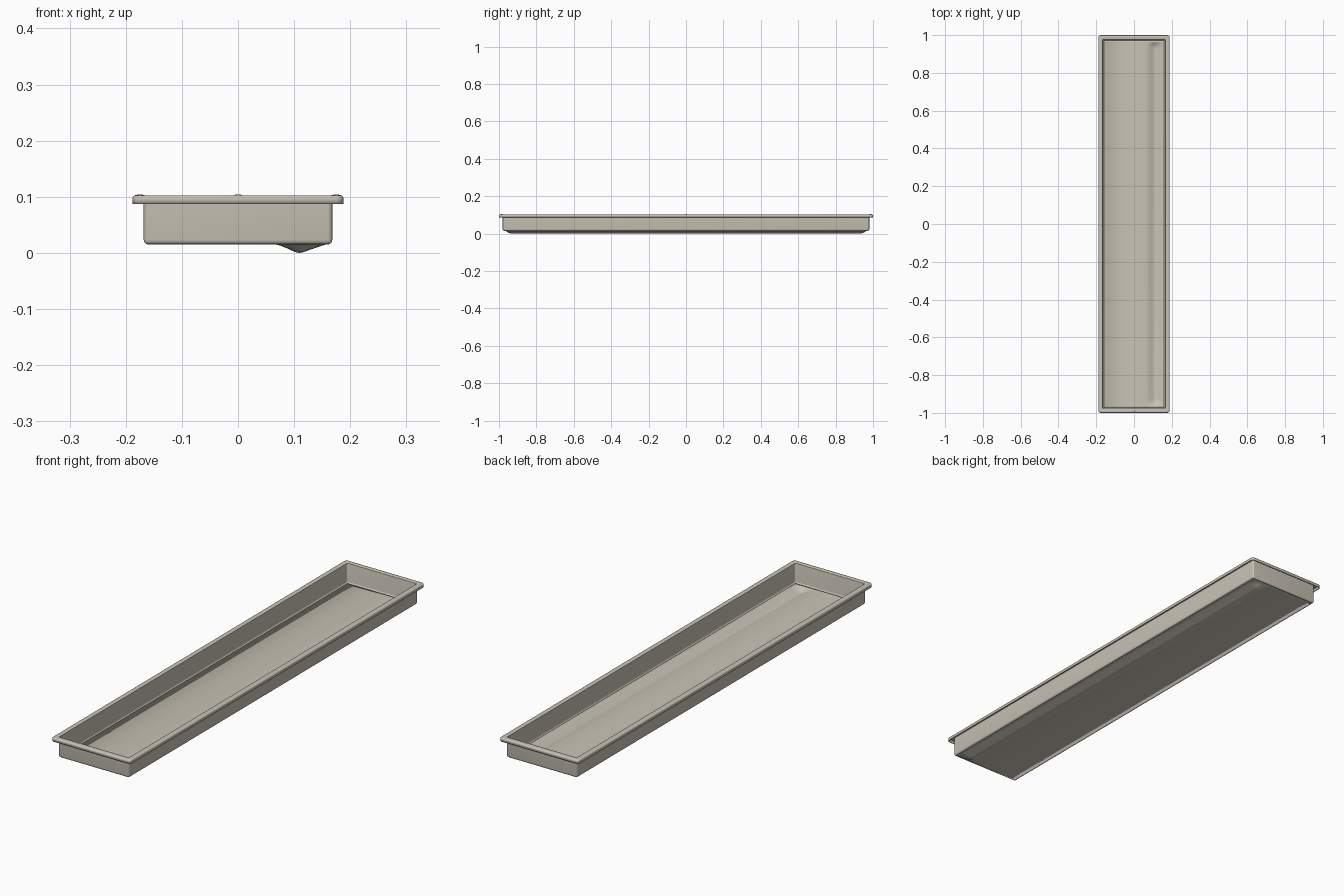
import bpy, bmesh, math

if "Cube" in bpy.data.objects:
    bpy.data.objects.remove(bpy.data.objects["Cube"])

WALL = 0.003          # sheet thickness
LENGTH_EXTRA = 0.812  # half length minus half width, the same for every ring

mat = bpy.data.materials.new("warm grey enamel")
mat.diffuse_color = (0.58, 0.545, 0.465, 1)
mat.use_nodes = True
mat.node_tree.nodes["Principled BSDF"].inputs["Base Color"].default_value = mat.diffuse_color


def finish(bm, name, thickness=0.0):
    mesh = bpy.data.meshes.new(name)
    bm.to_mesh(mesh)
    bm.free()
    obj = bpy.data.objects.new(name, mesh)
    bpy.context.collection.objects.link(obj)
    mesh.materials.append(mat)
    if thickness:
        mod = obj.modifiers.new("sheet", 'SOLIDIFY')
        mod.thickness = thickness
        mod.offset = -1
        mod.use_even_offset = True
    bpy.ops.object.select_all(action='DESELECT')
    bpy.context.view_layer.objects.active = obj
    obj.select_set(True)
    bpy.ops.object.shade_smooth_by_angle(angle=math.radians(35))
    return obj


def ring(bm, half, z, radius, steps=5):
    """Rounded rectangle loop, counter-clockwise from above."""
    verts = []
    for k, (sx, sy) in enumerate(((1, 1), (-1, 1), (-1, -1), (1, -1))):
        cx, cy = sx * (half - radius), sy * (half + LENGTH_EXTRA - radius)
        for i in range(steps + 1):
            a = math.pi / 2 * (k + i / steps)
            verts.append(bm.verts.new((cx + radius * math.cos(a),
                                       cy + radius * math.sin(a), z)))
    return verts


# Turned-down rim and walls: one section swept round the rectangle
section = [(0.188, 0.087, 0.013), (0.188, 0.097, 0.013),
           (0.1872, 0.100, 0.0122), (0.1852, 0.1018, 0.0102),
           (0.182, 0.1025, 0.008), (0.1675, 0.1025, 0.006),
           (0.1655, 0.1015, 0.005), (0.165, 0.0995, 0.005),
           (0.165, 0.0235, 0.005), (0.1643, 0.0205, 0.0043),
           (0.1625, 0.0187, 0.0025), (0.160, 0.018, 0.0005)]
bm = bmesh.new()
rings = [ring(bm, *s) for s in section]
for a, b in zip(rings, rings[1:]):
    for j in range(len(a)):
        n = (j + 1) % len(a)
        bm.faces.new((a[j], a[n], b[n], b[j]))
finish(bm, "rim_and_walls", WALL)

# Floor with a long drainage groove that fades out at both ends
groove = [(-0.160, 0), (0.066, 0), (0.074, 0.0015), (0.085, 0.0055),
          (0.096, 0.0105), (0.104, 0.0140), (0.110, 0.0150),
          (0.116, 0.0138), (0.124, 0.0108), (0.136, 0.0068),
          (0.148, 0.0025), (0.156, 0), (0.160, 0)]
end_fade = [(0.972, 0), (0.964, 0.0), (0.958, 0.25), (0.950, 0.6),
            (0.940, 0.9), (0.925, 1)]
stations = [(-y, f) for y, f in end_fade] + end_fade[::-1]
bm = bmesh.new()
rows = [[bm.verts.new((x, y, 0.018 - d * f)) for x, d in groove]
        for y, f in stations]
for a, b in zip(rows, rows[1:]):
    for i in range(len(groove) - 1):
        bm.faces.new((a[i], a[i + 1], b[i + 1], b[i]))
finish(bm, "floor", WALL)

# Low rest bumps at the middle of each rim side
for name, x, y in (("left", -0.175, 0), ("right", 0.175, 0),
                   ("front", 0, -0.987), ("back", 0, 0.987)):
    bm = bmesh.new()
    bmesh.ops.create_uvsphere(bm, u_segments=16, v_segments=8, radius=1)
    for v in bm.verts:
        v.co = (x + v.co.x * 0.009, y + v.co.y * 0.009,
                0.102 + v.co.z * 0.002)
    finish(bm, name + "_rim_bump")
